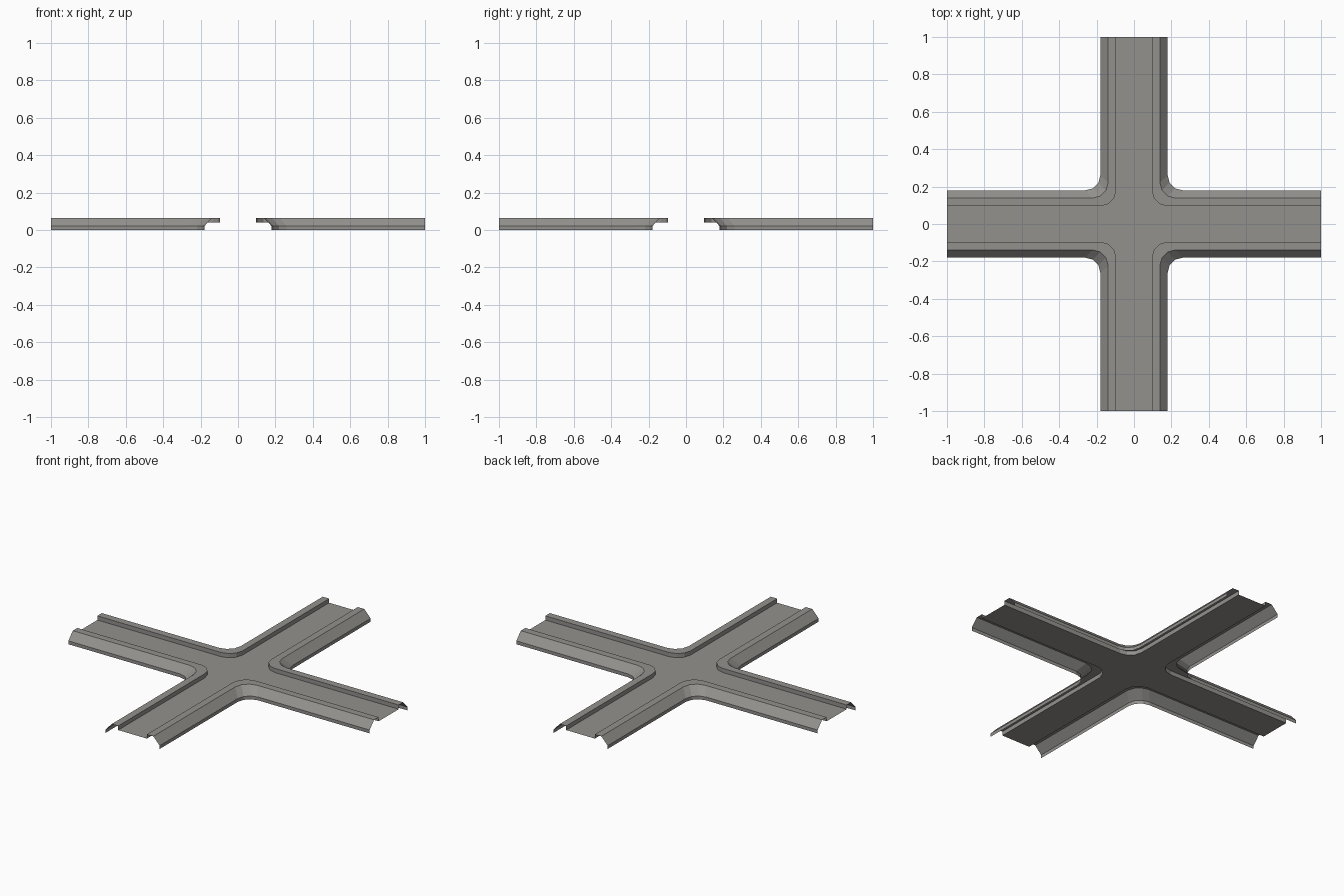
import bpy, bmesh, math

if "Cube" in bpy.data.objects:
    bpy.data.objects.remove(bpy.data.objects["Cube"])

concrete = bpy.data.materials.new("concrete_grey")
concrete.diffuse_color = (0.29, 0.285, 0.27, 1)
concrete.use_nodes = True
concrete.node_tree.nodes["Principled BSDF"].inputs["Base Color"].default_value = concrete.diffuse_color

# Kerb cross-section: (distance from road centre line, height, corner radius)
PROFILE = [(0.095, 0.04, 0.085), (0.095, 0.065, 0.085), (0.138, 0.065, 0.085),
           (0.18, 0.02, 0.08), (0.18, 0.0, 0.08)]
SEGMENTS = 3


def corner_path(d, z, r, turn):
    """Line along one arm, rounded corner, line along the next arm."""
    pts = [(1, d)]
    for i in range(SEGMENTS + 1):
        a = math.radians(270 - 90 * i / SEGMENTS)
        pts.append((d + r + r * math.cos(a), d + r + r * math.sin(a)))
    pts.append((d, 1))
    c, s = round(math.cos(turn)), round(math.sin(turn))
    return [(x * c - y * s, x * s + y * c, z) for x, y in pts]


def make_object(name, bm):
    mesh = bpy.data.meshes.new(name)
    bm.to_mesh(mesh)
    bm.free()
    mesh.materials.append(concrete)
    obj = bpy.data.objects.new(name, mesh)
    bpy.context.collection.objects.link(obj)


# Four open kerbs with sloped outer banks, one per corner
for q in range(4):
    bm = bmesh.new()
    rows = [[bm.verts.new(p) for p in corner_path(*row, q * math.pi / 2)]
            for row in PROFILE]
    for a, b in zip(rows, rows[1:]):
        for i in range(len(a) - 1):
            bm.faces.new((a[i], a[i + 1], b[i + 1], b[i]))
    make_object(f"kerb_{q + 1}", bm)

# Cross-shaped road surface bounded by the kerbs
bm = bmesh.new()
outline = [p for q in range(4) for p in corner_path(*PROFILE[0], q * math.pi / 2)]
bm.faces.new([bm.verts.new(p) for p in outline])
make_object("road_surface", bm)
